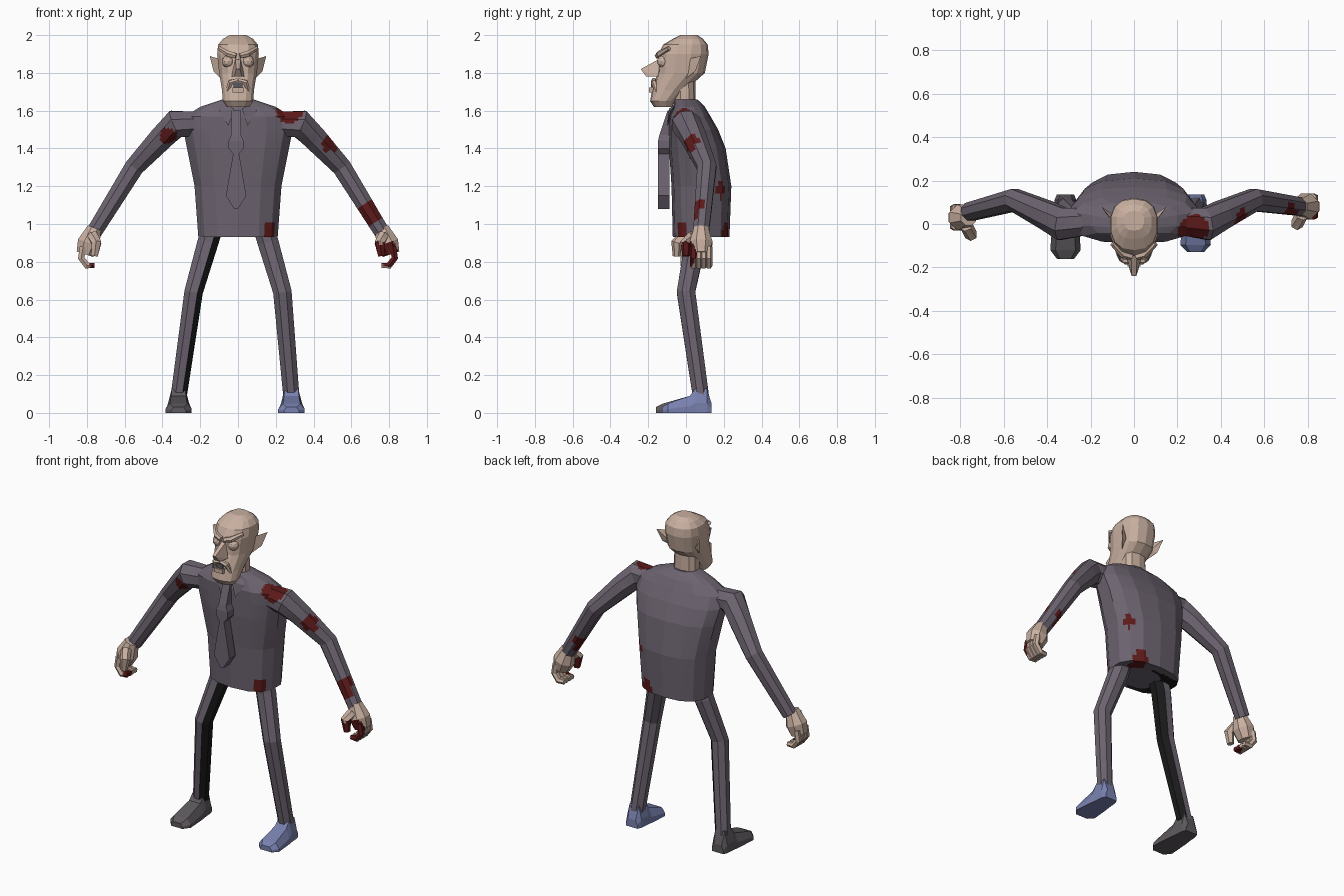
import bpy, bmesh, math
from mathutils import Matrix, Vector

if "Cube" in bpy.data.objects:
    bpy.data.objects.remove(bpy.data.objects["Cube"])


def material(name, *rgb):
    mat = bpy.data.materials.new(name)
    mat.use_nodes = True
    mat.diffuse_color = (*rgb, 1)
    shader = mat.node_tree.nodes["Principled BSDF"]
    shader.inputs["Base Color"].default_value = (*rgb, 1)
    return mat


suit = material("suit_grey", .15, .125, .16)
skin = material("skin", .58, .43, .35)
red = material("dark_red", .11, .01, .01)
blue = material("shoe_blue", .19, .22, .43)
grey = material("shoe_grey", .11, .1, .11)
black = material("near_black", .01, .01, .01)


def finish(name, mesh, materials, cuts=0, splats=(), is_black=None):
    """Make the object; splats paint round red patches, is_black picks black faces."""
    if cuts:
        bmesh.ops.subdivide_edges(mesh, edges=mesh.edges[:], cuts=cuts, use_grid_fill=True)
    bmesh.ops.recalc_face_normals(mesh, faces=mesh.faces[:])
    mesh.normal_update()
    for face in mesh.faces:
        centre = face.calc_center_median()
        if is_black and is_black(face.normal, centre):
            face.material_index = materials.index(black)
        if any((centre - Vector(spot)).length < radius for *spot, radius in splats):
            face.material_index = materials.index(red)
    data = bpy.data.meshes.new(name)
    mesh.to_mesh(data)
    mesh.free()
    for mat in materials:
        data.materials.append(mat)
    bpy.context.collection.objects.link(bpy.data.objects.new(name, data))


def loft(mesh, rings):
    """Skin a row of equal-sized rings and close both ends."""
    rows = [[mesh.verts.new(point) for point in ring] for ring in rings]
    for low, high in zip(rows, rows[1:]):
        for i in range(len(low)):
            mesh.faces.new((low[i - 1], low[i], high[i], high[i - 1]))
    mesh.faces.new(rows[0])
    mesh.faces.new(rows[-1])
    return mesh


def circle(sides):
    angles = [math.tau * (i + .5) / sides for i in range(sides)]
    return [(math.cos(angle), math.sin(angle)) for angle in angles]


def stack(levels, sides=14, power=.8):
    """Loft rounded sections given as height, half width, front and back."""
    def soften(value):
        return math.copysign(abs(value) ** power, value)
    widest = soften(math.cos(math.pi / sides))
    rings = []
    for z, width, front, back in levels:
        middle, depth = (front + back) / 2, (back - front) / 2
        rings.append([(width * soften(c) / widest, middle + depth * soften(s), z)
                      for c, s in circle(sides)])
    return loft(bmesh.new(), rings)


def tube(mesh, path, sides=8):
    """Loft a limb through points given as position and radius."""
    points = [Vector(point[:3]) for point in path]
    rings = []
    for i, point in enumerate(points):
        ahead = points[min(i + 1, len(points) - 1)]
        behind = points[max(i - 1, 0)]
        along = (ahead - behind).normalized()
        across = along.cross(Vector((0, 1, 0))).normalized()
        up = across.cross(along)
        rings.append([point + (across * c + up * s) * path[i][3] for c, s in circle(sides)])
    return loft(mesh, rings)


def hull(points):
    mesh = bmesh.new()
    corners = [mesh.verts.new(point) for point in points]
    bmesh.ops.convex_hull(mesh, input=corners)
    return mesh


def box(centre, size):
    mesh = bmesh.new()
    placing = Matrix.Translation(centre) @ Matrix.Diagonal((*size, 1))
    bmesh.ops.create_cube(mesh, size=1, matrix=placing)
    return mesh


def place(points, side, shift=0):
    """Put points drawn for the left on the given side, moved along y."""
    return [(x * side, y + shift, *rest) for x, y, *rest in points]


# Jacket body: height, half width, back; the front is nearly straight
body = [(.94, .12, .15), (.93, .21, .23), (1.2, .23, .24), (1.4, .27, .21),
        (1.5, .29, .17), (1.57, .28, .13), (1.62, .2, .1), (1.66, .08, .06)]
jacket = stack([(z, width, -max(.06, min(.09, width / 3)), back) for z, width, back in body])
finish("jacket", jacket, [suit, red, black], 6,
       [(.26, -.03, 1.59, .06), (.19, -.05, .96, .055), (.2, .19, 1.18, .04),
        (.13, .22, .95, .05), (.11, .15, .94, .05)],
       lambda normal, centre: normal.z < -.7 and centre.x < 0 and centre.y < .17)

# Red patches that differ between the two sides
sleeve_spots = {1: [(.28, -.02, 1.58, .065), (.47, .04, 1.42, .05), (.69, .08, 1.06, .06)],
                -1: [(-.37, -.05, 1.46, .05)]}
hand_spots = {1: [(.8, 0, .84, .07), (.74, 0, .87, .04)],
              -1: [(-.76, 0, .78, .035)]}

for label, side in (("left", 1), ("right", -1)):
    left = side > 0
    reach = 0 if left else -.05

    # Sleeve
    arm = [(.24, .01, 1.53, .07), (.33, 0, 1.53, .08), (.4, .04, 1.46, .07),
           (.55, .11, 1.3, .055), (.76, .08 + reach / 2, .96, .045)]
    finish(label + "_sleeve", tube(bmesh.new(), place(arm, side)), [suit, red], 6,
           sleeve_spots[side])

    # Hand: palm, four hooked fingers, thumb
    palm = [(.76, .08, .98, .04), (.79, .08, .9, .065), (.81, .08, .84, .05)]
    hand = tube(bmesh.new(), place(palm, side, reach))
    for i in range(4):
        y = .04 + .027 * i
        finger = [(.82, y, .88, .02), (.83, y, .82, .02), (.8, y, .78, .02), (.76, y, .78, .015)]
        tube(hand, place(finger, side, reach), 6)
    thumb = [(.77, .04, .94, .03), (.75, 0, .9, .03), (.76, 0, .83, .02)]
    tube(hand, place(thumb, side, reach), 6)
    finish(label + "_hand", hand, [skin, red], 3, hand_spots[side])

    # Trouser leg, black along the inside of the right one
    ankle = .283 if left else .315
    leg = [(.13, .05, 1, .06), (.16, .05, .9, .06), (.235, 0, .64, .053), (ankle, .08, .08, .046)]
    finish(label + "_leg", tube(bmesh.new(), place(leg, side)), [suit, black], 2, (),
           None if left else lambda normal, centre: normal.x > .5)

    # Shoe: sections from toe to heel as y, half width, height
    rings = []
    for y, width, height in [(-.16, .04, .03), (-.12, .07, .05), (.02, .06, .09),
                             (.05, .055, .13), (.11, .05, .13), (.135, .04, .05)]:
        x = ankle * side
        if left and y < 0:
            y *= .8
        top, edge = width * .65, height * .4
        rings.append([(x - width, y, 0), (x + width, y, 0), (x + width, y, edge),
                      (x + top, y, height), (x - top, y, height), (x - width, y, edge)])
    finish(label + "_shoe", loft(bmesh.new(), rings), [blue if left else grey])

    # Ear, eye, brow and drooping moustache
    ear = [(.09, 0, 1.87), (.09, 0, 1.77), (.09, .04, 1.82), (.15, .08, 1.89), (.13, .05, 1.81)]
    finish(label + "_ear", hull(place(ear, side)), [skin])
    eye = bmesh.new()
    bmesh.ops.create_icosphere(eye, subdivisions=2, radius=.034,
                               matrix=Matrix.Translation((.052 * side, -.12, 1.86)))
    finish(label + "_eye", eye, [skin])
    brow = [(.01, -.15, 1.89, .016), (.05, -.14, 1.9, .018), (.1, -.09, 1.93, .012)]
    finish(label + "_brow", tube(bmesh.new(), place(brow, side), 6), [skin])
    whisker = [(0, -.17, 1.76, .014), (.04, -.17, 1.75, .016), (.06, -.15, 1.69, .01)]
    finish(label + "_moustache", tube(bmesh.new(), place(whisker, side), 6), [skin])

    # Collar flap
    flap = [(.08, -.05, 1.64), (.02, -.09, 1.61), (.05, -.1, 1.52), (.1, -.08, 1.6),
            (.06, -.06, 1.58)]
    finish(label + "_collar", hull(place(flap, side)), [suit])

# Neck and head
finish("neck", stack([(1.58, .075, -.06, .05), (1.8, .07, -.07, .05)], 10), [skin])
finish("head", stack([(1.62, .06, -.17, -.07), (1.65, .08, -.19, -.06), (1.71, .085, -.18, 0),
                      (1.8, .1, -.15, .1), (1.9, .11, -.145, .12), (1.95, .105, -.12, .115),
                      (1.98, .08, -.07, .09), (2, .045, -.03, .06)]), [skin])

# Nose, mouth and lower lip
nose = [(.014, -.13, 1.88), (.034, -.15, 1.78), (.01, -.24, 1.82), (.02, -.21, 1.78)]
finish("nose", hull(place(nose, 1) + place(nose, -1)), [skin])
finish("mouth", box((0, -.18, 1.735), (.045, .009, .03)), [grey])
finish("lower_lip", box((0, -.18, 1.71), (.06, .03, .025)), [skin])

# Tie: height and half width, hanging straight below the knot
rings = []
for z, width in [(1.6, .025), (1.47, .026), (1.44, .04), (1.4, .04),
                 (1.37, .016), (1.15, .054), (1.08, .01)]:
    front = max(0, z - 1.45) / 3 - .148
    rings.append([(offset - .01, y, z) for offset, y in
                  ((-width, front + .06), (-width, front), (width, front), (width, front + .06))])
finish("tie", loft(bmesh.new(), rings), [suit])
